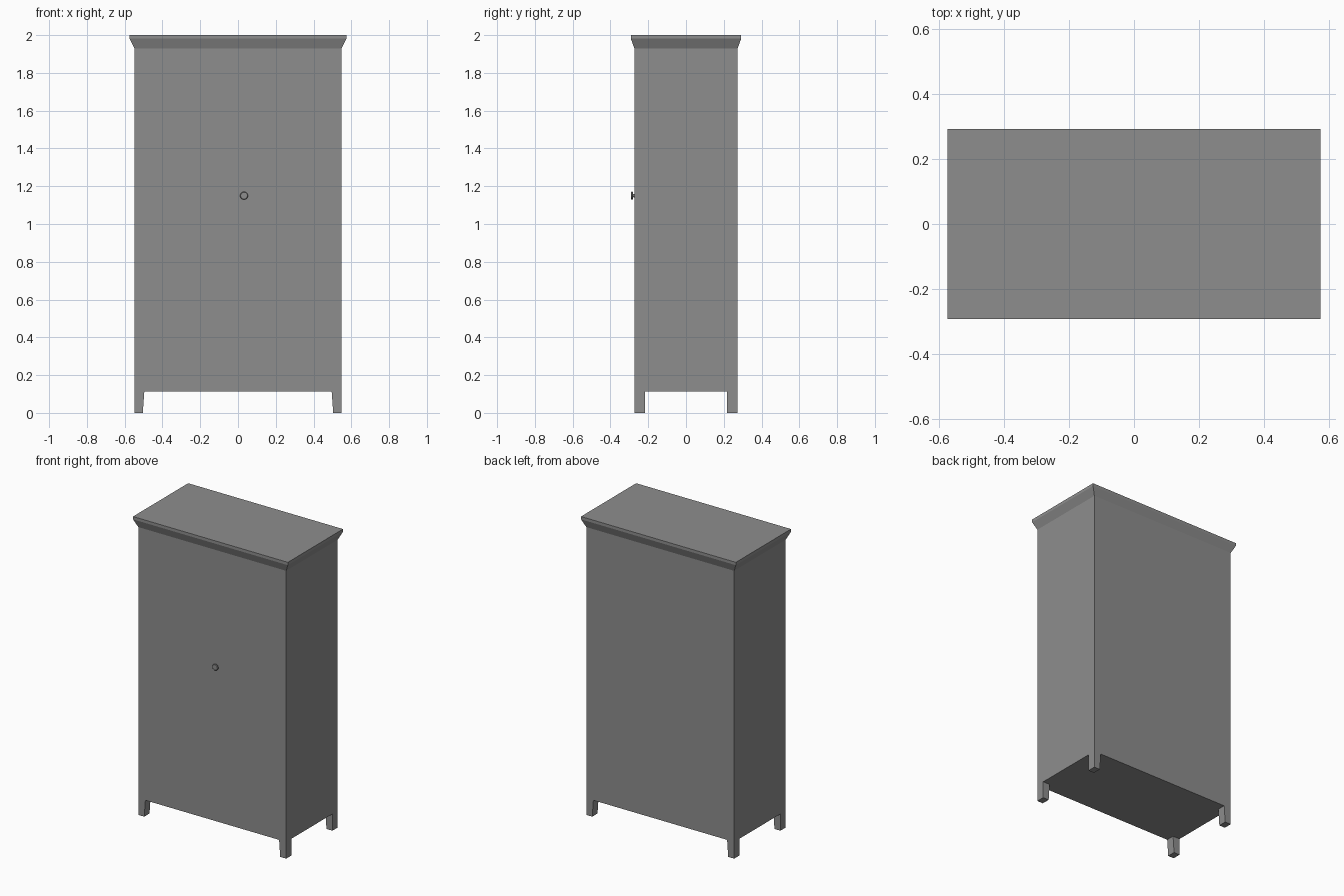
import bpy, bmesh, math
from mathutils import Matrix

if "Cube" in bpy.data.objects:
    bpy.data.objects.remove(bpy.data.objects["Cube"])

BASE_Z, CORNICE_Z = 0.112, 1.929
BODY_X, BODY_Y = 0.548, 0.273

# Dark grey paint shared by all parts
paint = bpy.data.materials.new("dark_paint")
paint.diffuse_color = (0.27, 0.27, 0.27, 1)
paint.use_nodes = True
paint.node_tree.nodes["Principled BSDF"].inputs["Base Color"].default_value = paint.diffuse_color


def finish(name, bm):
    """Turn a bmesh into a painted object."""
    bmesh.ops.recalc_face_normals(bm, faces=bm.faces)
    mesh = bpy.data.meshes.new(name)
    bm.to_mesh(mesh)
    bm.free()
    mesh.materials.append(paint)
    obj = bpy.data.objects.new(name, mesh)
    bpy.context.collection.objects.link(obj)
    return obj


def loft(name, rings):
    """Solid through stacked rectangles (x0, x1, y0, y1, z), listed bottom to top."""
    bm = bmesh.new()
    loops = [[bm.verts.new(p) for p in ((x0, y0, z), (x1, y0, z), (x1, y1, z), (x0, y1, z))]
             for x0, x1, y0, y1, z in rings]
    for a, b in zip(loops, loops[1:]):
        for i in range(4):
            j = (i + 1) % 4
            bm.faces.new((a[i], a[j], b[j], b[i]))
    bm.faces.new(loops[0][::-1])
    bm.faces.new(loops[-1])
    return finish(name, bm)


def centred(hx, hy, z):
    return (-hx, hx, -hy, hy, z)


# Cabinet body
loft("cabinet_body", [centred(BODY_X, BODY_Y, BASE_Z), centred(BODY_X, BODY_Y, CORNICE_Z)])

# Cornice: sloped moulding with a straight lip
loft("cornice", [centred(BODY_X, BODY_Y, CORNICE_Z), centred(0.574, 0.292, 1.981),
                 centred(0.574, 0.292, 2.0)])

# Legs: inner side tapers slightly towards the floor
for side, sx in (("left", -1), ("right", 1)):
    for end, sy in (("front", -1), ("back", 1)):
        y0, y1 = sorted((sy * 0.217, sy * BODY_Y))
        rings = []
        for inner, z in ((0.504, 0.0), (0.496, BASE_Z)):
            x0, x1 = sorted((sx * inner, sx * BODY_X))
            rings.append((x0, x1, y0, y1, z))
        loft(f"{end}_{side}_leg", rings)

# Door knob: turned profile (radius, distance out from the door)
profile = [(0.009, 0.0), (0.008, 0.007), (0.019, 0.008), (0.021, 0.010),
           (0.021, 0.015), (0.018, 0.018), (0.0, 0.0185)]
bm = bmesh.new()
verts = [bm.verts.new((r, 0, d)) for r, d in profile]
edges = [bm.edges.new(p) for p in zip(verts, verts[1:])]
bmesh.ops.spin(bm, geom=verts + edges, cent=(0, 0, 0), axis=(0, 0, 1),
               angle=2 * math.pi, steps=24)
bmesh.ops.remove_doubles(bm, verts=bm.verts, dist=1e-5)
bmesh.ops.transform(bm, matrix=Matrix.Rotation(math.pi / 2, 4, 'X'), verts=bm.verts)
knob = finish("door_knob", bm)
knob.location = (0.032, -BODY_Y, 1.15)
bpy.context.view_layer.objects.active = knob
knob.select_set(True)
bpy.ops.object.shade_smooth_by_angle(angle=math.radians(35))
